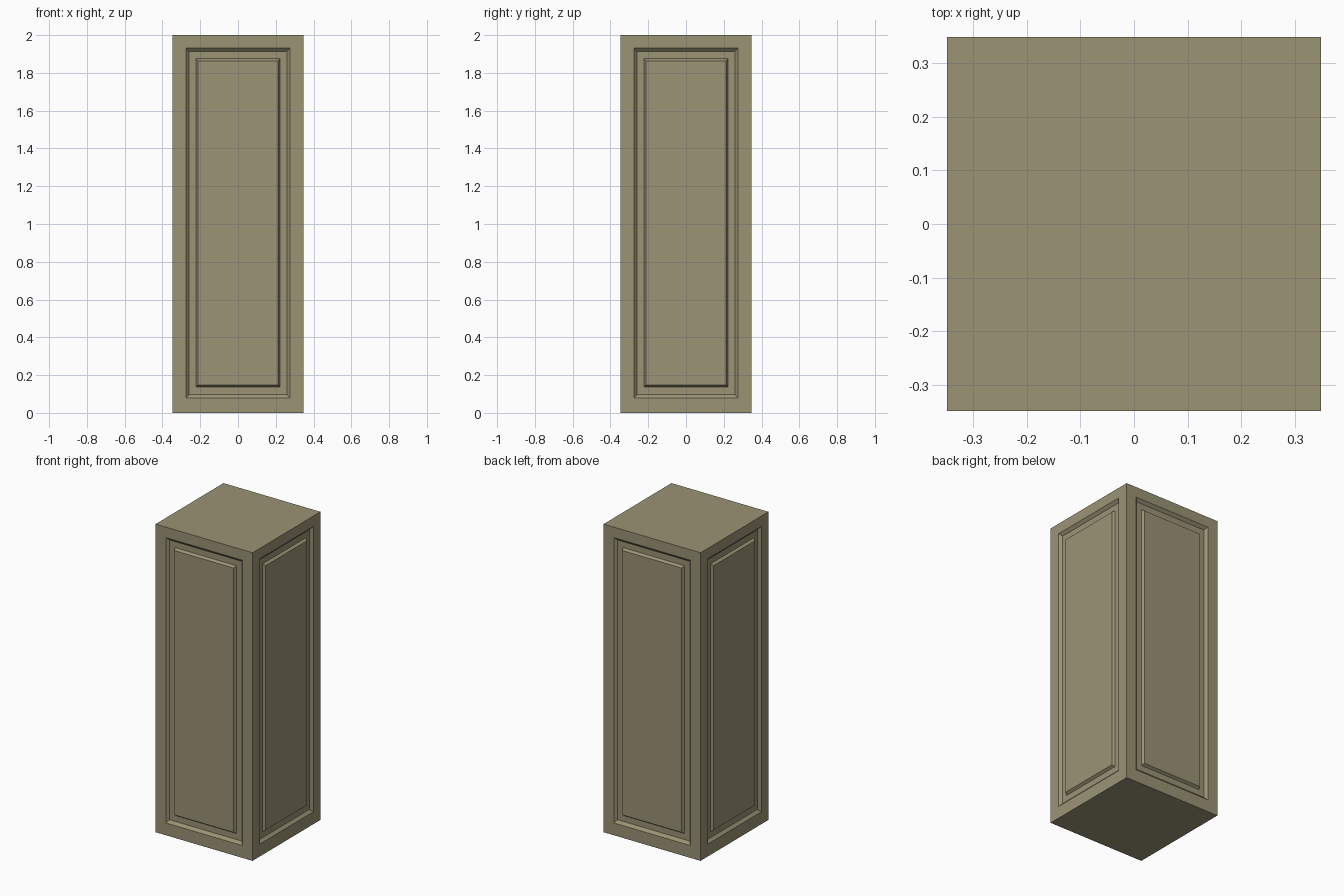
import bpy, bmesh, math
from mathutils import Matrix

if "Cube" in bpy.data.objects:
    bpy.data.objects.remove(bpy.data.objects["Cube"])

H = 0.348   # half width of the square pillar
D = 0.017   # depth of the groove around each raised panel

# Nested rectangles on one side: half width, bottom, top, depth
RINGS = [
    (H, 0.0, 2.0, 0.0),            # outer edge
    (0.275, 0.08, 1.932, 0.0),     # frame inner edge
    (0.259, 0.098, 1.914, D),      # groove floor, outer
    (0.222, 0.137, 1.875, D),      # groove floor, inner
    (0.212, 0.148, 1.864, 0.001),  # raised panel edge
]

bm = bmesh.new()


def panelled_side(angle):
    rot = Matrix.Rotation(angle, 3, 'Z')
    loops = []
    for w, lo, hi, d in RINGS:
        corners = [(-w, lo), (w, lo), (w, hi), (-w, hi)]
        loops.append([bm.verts.new(rot @ Matrix.Translation((x, d - H, z)).translation)
                      for x, z in corners])
    for a, b in zip(loops, loops[1:]):
        for i in range(4):
            j = (i + 1) % 4
            bm.faces.new((a[i], a[j], b[j], b[i]))
    bm.faces.new(loops[-1])


# Four identical panelled sides
for k in range(4):
    panelled_side(k * math.pi / 2)
bmesh.ops.remove_doubles(bm, verts=bm.verts, dist=0.0005)

# Flat top and bottom
bmesh.ops.holes_fill(bm, edges=[e for e in bm.edges if e.is_boundary], sides=4)
bmesh.ops.recalc_face_normals(bm, faces=bm.faces)

mesh = bpy.data.meshes.new("panelled_pillar")
bm.to_mesh(mesh)
bm.free()

# Single khaki colour
mat = bpy.data.materials.new("khaki")
mat.diffuse_color = (0.325, 0.292, 0.177, 1)
mat.use_nodes = True
mat.node_tree.nodes["Principled BSDF"].inputs["Base Color"].default_value = mat.diffuse_color
mesh.materials.append(mat)

pillar = bpy.data.objects.new("panelled_pillar", mesh)
bpy.context.collection.objects.link(pillar)
